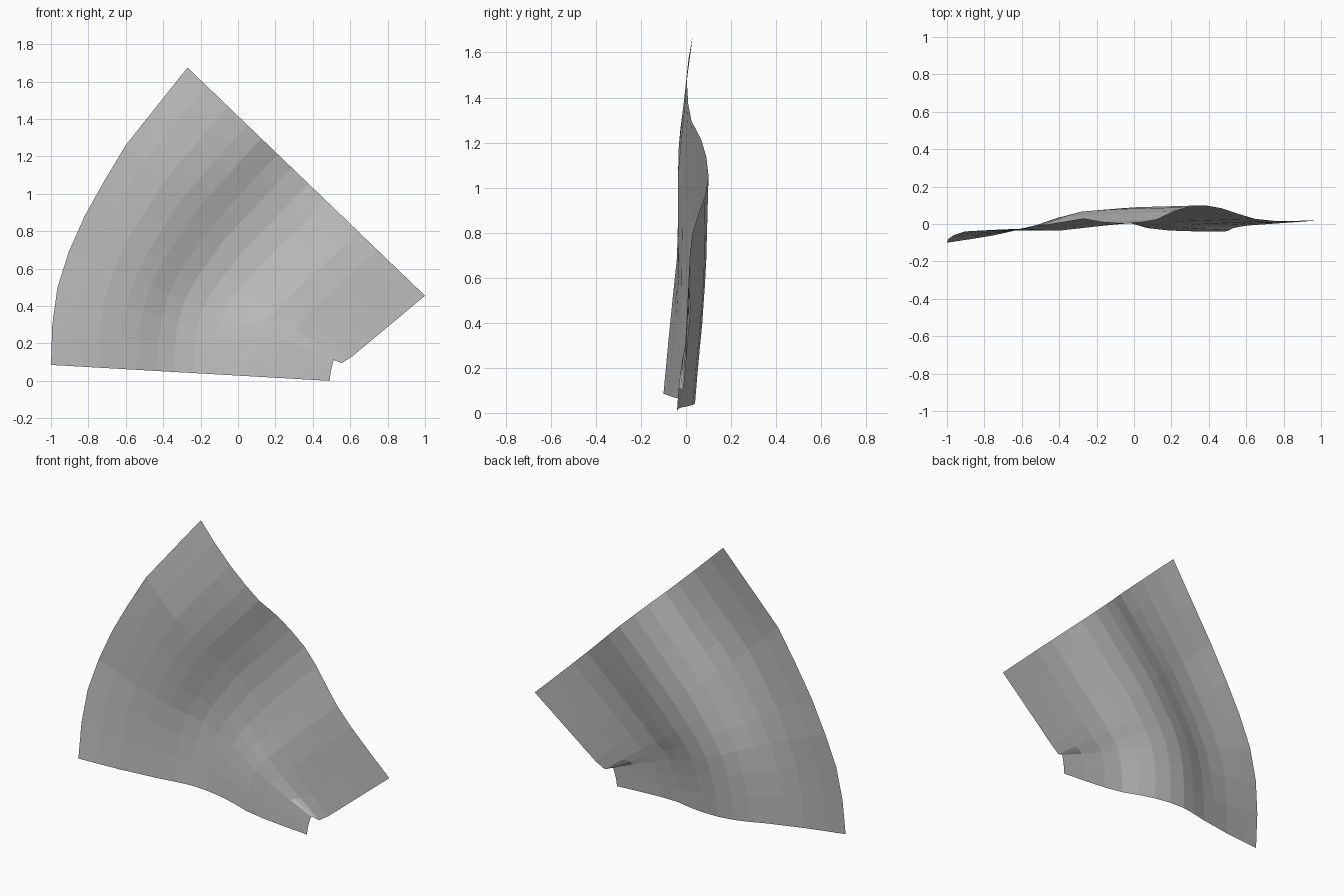
import bpy

if "Cube" in bpy.data.objects:
    bpy.data.objects.remove(bpy.data.objects["Cube"])

# Outer and inner edge of the curved bank, as (x, z) per cross row
OUTER = [(-1, .085), (-.993, .3), (-.965, .5), (-.905, .69), (-.82, .88),
         (-.72, 1.06), (-.6, 1.26), (-.27, 1.675)]
INNER = [(.49, 0), (.495, .045), (.503, .08), (.512, .112), (.525, .106),
         (.555, .095), (.61, .13), (1, .455)]

# Fractions across the sheet, and depth (y) profiles keyed by row number
ACROSS = [0, .08, .17, .25, .31, .38, .44, .51, .58, .65, .72, .8, .9, 1]
PROFILES = [
    (0, [-.10, -.082, -.06, -.033, -.015, .015, .035, .04, .03, .008, -.022, -.035, -.04, -.04]),
    (3, [-.04, -.037, -.034, -.02, .003, .042, .066, .072, .06, .03, -.002, -.018, -.026, -.032]),
    (6, [-.025, -.033, -.035, -.015, .012, .052, .08, .09, .08, .05, .015, 0, -.005, -.008]),
    (7, [.03, .012, .004, .01, .024, .068, .09, .10, .085, .055, .028, .017, .017, .02]),
]


def mix(a, b, t):
    return a + (b - a) * t


def depth(row, col):
    for (r0, p0), (r1, p1) in zip(PROFILES, PROFILES[1:]):
        if row <= r1:
            return mix(p0[col], p1[col], (row - r0) / (r1 - r0))


# Rows: one per arc station, then the straight run-out split evenly
rows = [0, 1, 2, 3, 4, 5, 6, 6.25, 6.5, 6.75, 7]
verts = []
for row in rows:
    i = min(int(row), 6)
    t = row - i
    ox, oz = (mix(OUTER[i][k], OUTER[i + 1][k], t) for k in (0, 1))
    ix, iz = (mix(INNER[i][k], INNER[i + 1][k], t) for k in (0, 1))
    for col, u in enumerate(ACROSS):
        verts.append((mix(ox, ix, u), depth(row, col), mix(oz, iz, u)))

n = len(ACROSS)
faces = [(r * n + c, r * n + c + 1, (r + 1) * n + c + 1, (r + 1) * n + c)
         for r in range(len(rows) - 1) for c in range(n - 1)]

# Curved sheet, flat shaded
mesh = bpy.data.meshes.new("curved_sheet")
mesh.from_pydata(verts, [], faces)
mesh.update()
sheet = bpy.data.objects.new("curved_sheet", mesh)
bpy.context.collection.objects.link(sheet)

grey = bpy.data.materials.new("plain_grey")
grey.diffuse_color = (.5, .5, .5, 1)
grey.use_nodes = True
grey.node_tree.nodes["Principled BSDF"].inputs["Base Color"].default_value = grey.diffuse_color
mesh.materials.append(grey)
